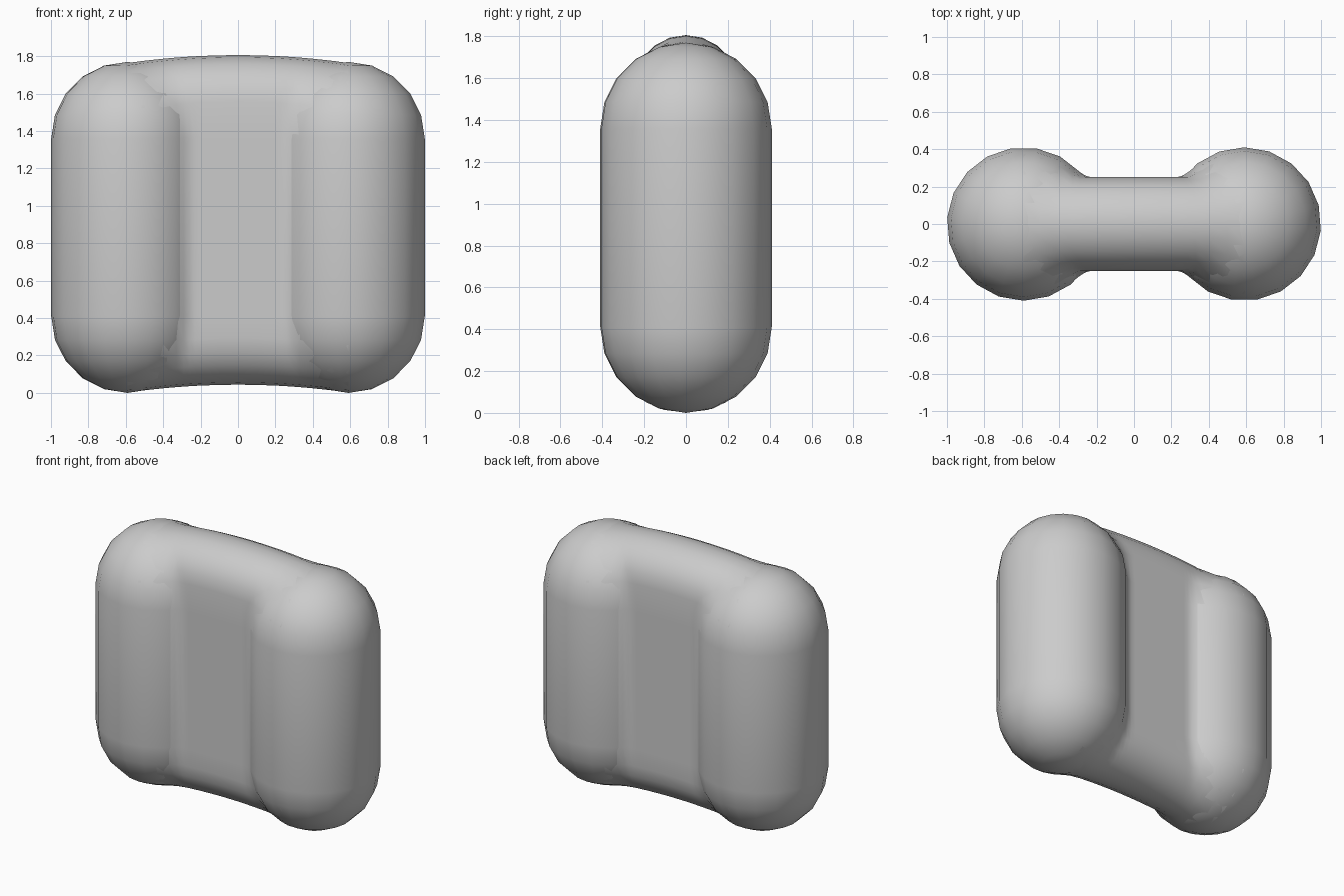
import bpy, bmesh
from math import sin, cos, pi, sqrt
from mathutils import Matrix

RADIUS, LOBE_X = 0.41, 0.59
LOW, HIGH = 0.41, 1.36          # ends of the straight part of each lobe
WEB = 0.25                      # half thickness of the middle
SIDES, STEPS = 19, 5

cube = bpy.data.objects.get("Cube")
if cube:
    bpy.data.objects.remove(cube, do_unlink=True)

grey = bpy.data.materials.new("grey")
grey.use_nodes = True
grey.diffuse_color = (0.6, 0.6, 0.6, 1)
grey.node_tree.nodes["Principled BSDF"].inputs["Base Color"].default_value = (0.6, 0.6, 0.6, 1)


def finish(name, bm):
    bmesh.ops.remove_doubles(bm, verts=bm.verts, dist=0.0005)
    bmesh.ops.recalc_face_normals(bm, faces=bm.faces)
    mesh = bpy.data.meshes.new(name)
    bm.to_mesh(mesh)
    bm.free()
    mesh.materials.append(grey)
    for p in mesh.polygons:
        p.use_smooth = True
    obj = bpy.data.objects.new(name, mesh)
    bpy.context.collection.objects.link(obj)
    return obj


# Rounded upright lobe: a capsule profile spun around its axis
def lobe(name, side):
    bm = bmesh.new()
    angles = [i * pi / 2 / STEPS for i in range(STEPS + 1)]
    profile = [(RADIUS * sin(a), LOW - RADIUS * cos(a)) for a in angles]
    profile += [(RADIUS * cos(a), HIGH + RADIUS * sin(a)) for a in angles]
    verts = [bm.verts.new((0, side * r, z)) for r, z in profile]
    edges = [bm.edges.new(pair) for pair in zip(verts, verts[1:])]
    bmesh.ops.spin(bm, geom=verts + edges, axis=(0, 0, 1), cent=(0, 0, 0),
                   angle=2 * pi, steps=SIDES, use_merge=False)
    bmesh.ops.transform(bm, matrix=Matrix.Translation((side * LOBE_X, 0, 0)), verts=bm.verts)
    finish(name, bm)


# Half depth of the middle, blended softly into the lobes
def blended(y, x, z):
    dz = max(LOW - z, z - HIGH, 0)
    d2 = RADIUS ** 2 - dz ** 2 - (LOBE_X - abs(x)) ** 2
    if d2 <= 0 or y < 0.01:
        return y
    other, k = sqrt(d2) - 0.008, 0.06
    h = max(k - abs(y - other), 0) / k
    return max(y, other) + h * h * k / 4


# Arched middle: rounded section swept from lobe to lobe
def middle():
    bm = bmesh.new()
    stations = [0, 0.1, 0.2, 0.23, 0.26, 0.29, 0.33, 0.4, 0.5, LOBE_X]
    stations = [-x for x in stations[:0:-1]] + stations
    arc = [i * pi / 2 / STEPS for i in range(STEPS + 1)]
    rings = []
    for x in stations:
        lift = 0.042 * (1 - (x / LOBE_X) ** 2)
        bottom, top = 0.002 + lift, 1.764 + lift
        half = [(WEB * sin(a), bottom + WEB * (1 - cos(a))) for a in arc]
        half += [(WEB, LOW), (WEB, HIGH)]
        half += [(WEB * cos(a), top - WEB * (1 - sin(a))) for a in arc]
        half = [(blended(y, x, z), z) for y, z in half]
        loop = half + [(-y, z) for y, z in half[-2:0:-1]]
        rings.append([bm.verts.new((x, y, z)) for y, z in loop])
    n = len(rings[0])
    for a, b in zip(rings, rings[1:]):
        for i in range(n):
            j = (i + 1) % n
            bm.faces.new((a[i], a[j], b[j], b[i]))
    finish("arched_middle", bm)


lobe("left_lobe", 1)
lobe("right_lobe", -1)
middle()
